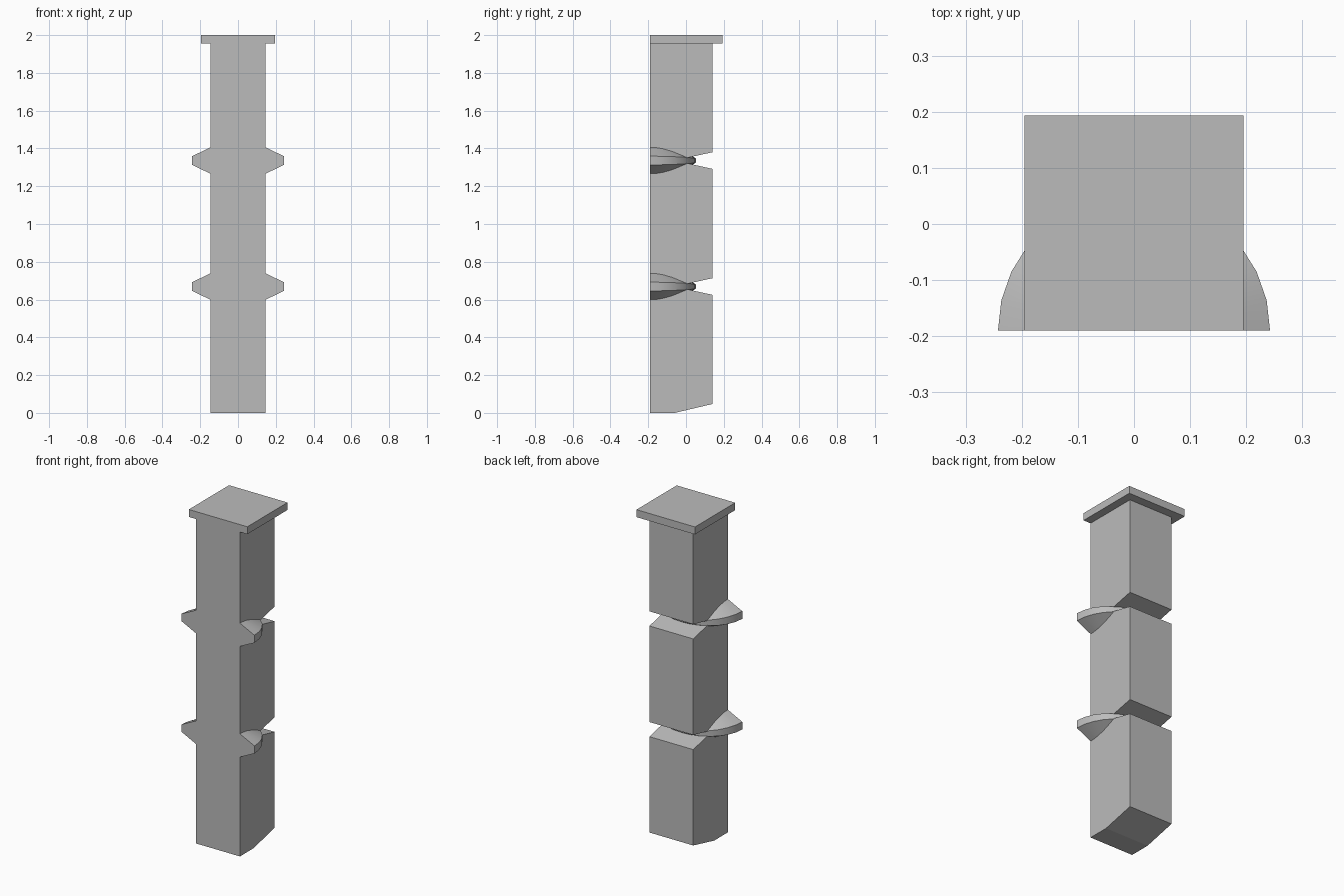
import bpy
import bmesh
from math import sin, cos, pi

cube = bpy.data.objects.get("Cube")
if cube:
    bpy.data.objects.remove(cube, do_unlink=True)

FRONT = -0.19    # flat front plane
BACK = 0.14      # back of the post
HALF_W = 0.146   # half width of the post
RADIUS = 0.2425  # outer radius of the collars
JOINTS = (0.669, 1.336)

grey = bpy.data.materials.new("light_grey")
grey.use_nodes = True
colour = (0.5, 0.5, 0.5, 1)
grey.diffuse_color = colour
grey.node_tree.nodes["Principled BSDF"].inputs["Base Color"].default_value = colour


def finish(name, bm):
    bmesh.ops.recalc_face_normals(bm, faces=bm.faces)
    mesh = bpy.data.meshes.new(name)
    bm.to_mesh(mesh)
    bm.free()
    mesh.materials.append(grey)
    obj = bpy.data.objects.new(name, mesh)
    bpy.context.collection.objects.link(obj)
    return obj


def extruded_profile(name, points, half_width):
    """Extrude a y-z outline along x."""
    bm = bmesh.new()
    face = bm.faces.new([bm.verts.new((-half_width, y, z)) for y, z in points])
    result = bmesh.ops.extrude_face_region(bm, geom=[face])
    verts = [v for v in result["geom"] if isinstance(v, bmesh.types.BMVert)]
    bmesh.ops.translate(bm, verts=verts, vec=(2 * half_width, 0, 0))
    return finish(name, bm)


def collar(name, z, steps=14):
    """Half ring whose rim thins from its front ends towards the back."""
    bm = bmesh.new()
    rows = []
    for i in range(steps + 1):
        a = pi * i / steps
        rim = 0.011 + 0.012 * abs(cos(a)) ** 1.5
        section = ((HALF_W, 0.07), (RADIUS, rim), (RADIUS, -rim), (HALF_W, -0.07))
        rows.append([bm.verts.new((r * cos(a), FRONT + r * sin(a), z + h))
                     for r, h in section])
    for a, b in zip(rows, rows[1:]):
        for k in range(4):
            n = (k + 1) % 4
            bm.faces.new((a[k], a[n], b[n], b[k]))
    bm.faces.new(rows[0])
    bm.faces.new(rows[-1])
    obj = finish(name, bm)
    bpy.ops.object.select_all(action="DESELECT")
    obj.select_set(True)
    bpy.context.view_layer.objects.active = obj
    bpy.ops.object.shade_smooth_by_angle(angle=0.44)


# Post with a sloped foot and V notches cut into its back
outline = [(FRONT, 0), (-0.06, 0), (BACK, 0.047)]
for z in JOINTS:
    outline += [(BACK, z - 0.044), (-0.06, z), (BACK, z + 0.044)]
outline += [(BACK, 1.955), (FRONT, 1.955)]
extruded_profile("post", outline, HALF_W)

# Square cap, flush with the front
extruded_profile("cap", [(FRONT, 1.955), (0.193, 1.955), (0.193, 2), (FRONT, 2)], 0.195)

# Collars seated in the notches
for label, z in zip(("lower", "upper"), JOINTS):
    collar(label + "_collar", z)
